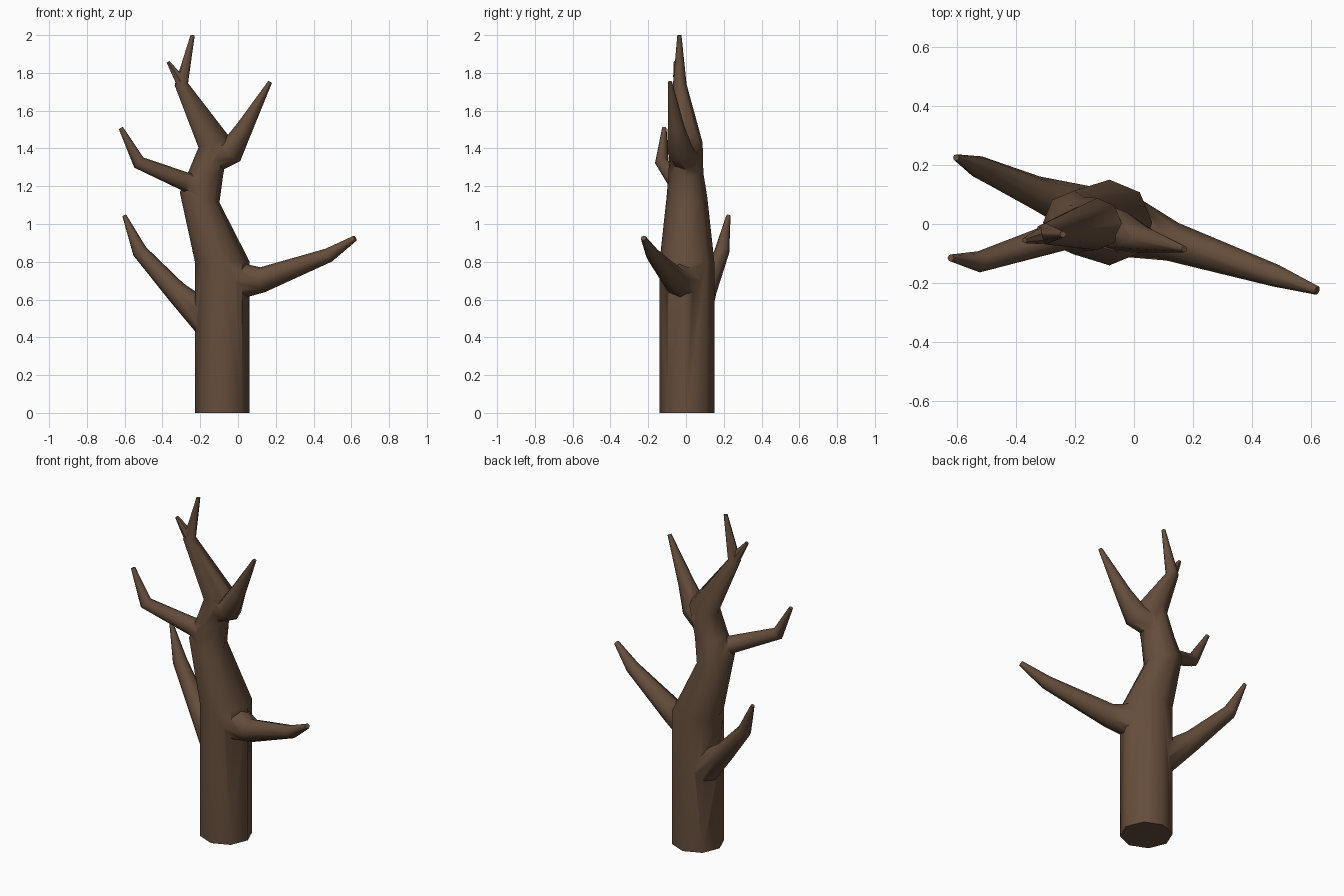
import bpy, bmesh, math
from mathutils import Vector

if "Cube" in bpy.data.objects:
    bpy.data.objects.remove(bpy.data.objects["Cube"])

bark = bpy.data.materials.new("bark")
bark.diffuse_color = (0.13, 0.075, 0.045, 1)
bark.use_nodes = True
bark.node_tree.nodes["Principled BSDF"].inputs["Base Color"].default_value = bark.diffuse_color


def tube(name, rings, sides=8, normals=None):
    """Loft rings (x, y, z, radius) along a path, capped at both ends."""
    pts = [Vector(r[:3]) for r in rings]
    bm = bmesh.new()
    loops = []
    for i, p in enumerate(pts):
        if normals:
            t = Vector(normals[i]).normalized()
        else:
            a = (p - pts[i - 1]).normalized() if i else Vector()
            b = (pts[i + 1] - p).normalized() if i < len(pts) - 1 else Vector()
            t = (a + b).normalized()
        v = t.cross(Vector((1, 0, 0))) if normals else t.cross(Vector((0, 1, 0)))
        v.normalize()
        u = v.cross(t)
        loops.append([bm.verts.new(p + rings[i][3] * (u * math.cos(k * math.tau / sides)
                      + v * math.sin(k * math.tau / sides))) for k in range(sides)])
    for a, b in zip(loops, loops[1:]):
        for k in range(sides):
            n = (k + 1) % sides
            bm.faces.new((a[k], a[n], b[n], b[k]))
    bm.faces.new(loops[0])
    bm.faces.new(loops[-1])
    bmesh.ops.recalc_face_normals(bm, faces=bm.faces)
    me = bpy.data.meshes.new(name)
    bm.to_mesh(me)
    bm.free()
    me.materials.append(bark)
    ob = bpy.data.objects.new(name, me)
    bpy.context.collection.objects.link(ob)
    return ob


# Trunk, bending left and rising into the top branch
trunk = tube("tree_trunk", [
    (-0.083, 0.005, 0, 0.145), (-0.083, 0.005, 0.80, 0.145),
    (-0.203, 0.005, 1.14, 0.108), (-0.17, 0.0, 1.27, 0.092),
    (-0.125, 0.0, 1.43, 0.088), (-0.30, -0.033, 1.74, 0.036),
    (-0.24, -0.035, 2.0, 0.011)],
    normals=[(0, 0, 1), (0, 0, 1), (0.25, 0, 1), (0.1, 0, 1),
             (-0.3, 0, 1), (-0.15, 0, 1), (0.1, 0, 1)])

# Branches, each starting inside the trunk
branches = [
    tube("lower_left_branch", [(-0.16, 0.04, 0.49, 0.09), (-0.33, 0.105, 0.645, 0.058),
                               (-0.52, 0.19, 0.855, 0.04), (-0.602, 0.225, 1.045, 0.011)]),
    tube("right_branch", [(-0.02, -0.01, 0.70, 0.105), (0.13, -0.06, 0.705, 0.067),
                          (0.48, -0.175, 0.835, 0.038), (0.62, -0.225, 0.925, 0.015)]),
    tube("upper_left_branch", [(-0.21, -0.02, 1.20, 0.062), (-0.28, -0.05, 1.225, 0.05),
                               (-0.525, -0.128, 1.325, 0.036), (-0.62, -0.115, 1.508, 0.012)]),
    tube("upper_right_branch", [(-0.12, 0.0, 1.35, 0.075), (-0.035, -0.03, 1.385, 0.07),
                                (0.035, -0.052, 1.51, 0.045), (0.17, -0.085, 1.752, 0.011)]),
    tube("top_twig", [(-0.293, -0.033, 1.73, 0.03), (-0.322, -0.042, 1.785, 0.026),
                      (-0.37, -0.055, 1.858, 0.010)], sides=6),
]

# Merge the branches into one continuous surface
for b in branches:
    m = trunk.modifiers.new(b.name, 'BOOLEAN')
    m.operation = 'UNION'
    m.solver = 'EXACT'
    m.object = b
dg = bpy.context.evaluated_depsgraph_get()
trunk.data = bpy.data.meshes.new_from_object(trunk.evaluated_get(dg))
trunk.modifiers.clear()
for b in branches:
    bpy.data.objects.remove(b)

bpy.context.view_layer.objects.active = trunk
trunk.select_set(True)
bpy.ops.object.shade_smooth_by_angle(angle=math.radians(50))
